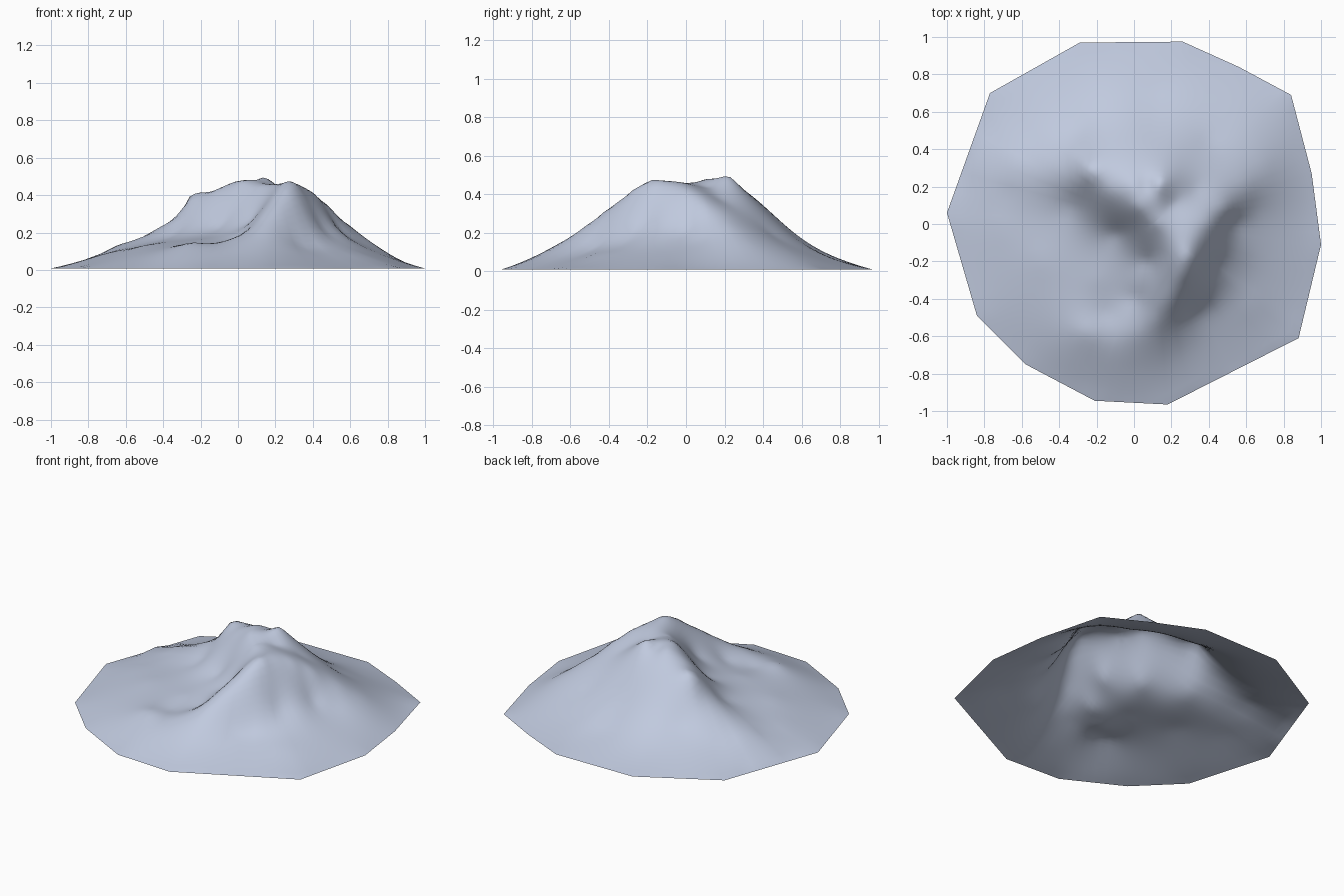
import bpy
import math
from mathutils import Vector

if "Cube" in bpy.data.objects:
    bpy.data.objects.remove(bpy.data.objects["Cube"])

# Footprint corners of the mountain, counter-clockwise
outline = [(1.0, -.11), (.95, .27), (.84, .69), (.56, .84), (.26, .975), (-.29, .97),
           (-.77, .70), (-1.0, .06), (-.84, -.49), (-.58, -.75), (-.21, -.945),
           (.18, -.965), (.88, -.61)]
BASE = 0.008

# Terrain lines that shape the surface
south_spur = [(.29, -.18, .47), (.27, -.27, .425), (.22, -.36, .355), (.18, -.43, .305),
              (.13, -.52, .235), (0, -.59, .17), (-.25, -.58, .145)]
summit_ridge = [(-.25, .29, .40), (-.14, .24, .42), (0, .205, .473), (.07, .21, .463), (.14, .22, .493)]
cliff_top = [(-.13, .17, .415), (.02, .09, .468), (.13, 0, .453)]
cliff_foot = [(-.34, .1, .195), (-.1, -.05, .235), (.07, -.2, .265)]
west_ridge = [(-.31, .29, .31), (-.4, .28, .24), (-.5, .28, .185), (-.65, .28, .13), (-.87, .34, .04)]
east_ridge = [(.35, -.08, .44), (.41, 0, .405), (.49, .08, .335), (.6, .2, .235), (.7, .3, .15)]
hollow = [(.2, .1, .44), (.33, .18, .375)]
bowl = [(-.2, -.3, .16), (0, -.4, .175), (-.15, -.48, .135)]
west_flank = [(-.5, -.2, .13), (-.5, -.5, .085), (-.72, 0, .085), (-.52, .12, .145), (-.68, .18, .098)]
north_flank = [(.1, .3, .425), (.1, .47, .265), (.1, .57, .178), (.1, .7, .095), (-.3, .5, .17),
               (-.3, .7, .08), (-.57, .45, .1), (.4, .45, .19), (.6, .52, .11), (.4, .68, .08)]
east_flank = [(.45, -.22, .23), (.57, -.17, .175), (.54, 0, .22), (.65, .08, .165), (.8, -.15, .07),
              (.46, -.35, .165), (.34, -.48, .135), (.62, -.45, .09), (.28, -.68, .085)]
south_flank = [(0, -.78, .08), (-.3, -.76, .063)]

# Rim samples: straight edges split evenly
SPLIT = 6
rim = []
for i, a in enumerate(outline):
    b = outline[(i + 1) % len(outline)]
    for k in range(SPLIT):
        rim.append(Vector(a).lerp(Vector(b), k / SPLIT))

points = [Vector(p) for line in (south_spur, summit_ridge, cliff_top, cliff_foot, west_ridge,
          east_ridge, hollow, bowl, west_flank, north_flank, east_flank, south_flank) for p in line]
points += [Vector((p.x, p.y, BASE)) for p in rim[::2]]


def kernel(x, y, p):
    # slightly rounded cone kernel keeps ridges crisp but smooth
    return math.sqrt((x - p.x) ** 2 + (y - p.y) ** 2 + 0.0007)


def solve(m, v):
    # plain Gaussian elimination
    n = len(v)
    rows = [r[:] + [v[i]] for i, r in enumerate(m)]
    for c in range(n):
        p = max(range(c, n), key=lambda r: abs(rows[r][c]))
        rows[c], rows[p] = rows[p], rows[c]
        top = rows[c]
        for r in range(c + 1, n):
            f = rows[r][c] / top[c]
            if f:
                row = rows[r]
                for k in range(c, n + 1):
                    row[k] -= f * top[k]
    out = [0.0] * n
    for r in range(n - 1, -1, -1):
        s = sum(rows[r][k] * out[k] for k in range(r + 1, n))
        out[r] = (rows[r][n] - s) / rows[r][r]
    return out


weights = solve([[kernel(a.x, a.y, b) for b in points] for a in points], [p.z for p in points])


def height(x, y):
    return max(BASE, sum(w * kernel(x, y, p) for w, p in zip(weights, points)))


# Open mountain shell: rings shrinking from the rim to a centre near the summits
RINGS = 34
centre = Vector((.1, 0))
verts, faces = [], []
n = len(rim)
for r in range(RINGS):
    for p in rim:
        q = p.lerp(centre, r / RINGS)
        verts.append((q.x, q.y, BASE if r == 0 else height(q.x, q.y)))
verts.append((centre.x, centre.y, height(centre.x, centre.y)))
for r in range(RINGS - 1):
    for i in range(n):
        j = (i + 1) % n
        faces.append((r * n + i, r * n + j, (r + 1) * n + j, (r + 1) * n + i))
last = (RINGS - 1) * n
faces += [(last + i, last + (i + 1) % n, len(verts) - 1) for i in range(n)]

mesh = bpy.data.meshes.new("mountain")
mesh.from_pydata(verts, [], faces)
mesh.polygons.foreach_set("use_smooth", [True] * len(mesh.polygons))
mountain = bpy.data.objects.new("mountain", mesh)
bpy.context.collection.objects.link(mountain)

# Single pale rock colour
rock = bpy.data.materials.new("pale_blue_grey_rock")
rock.diffuse_color = (.53, .59, .735, 1)
rock.use_nodes = True
rock.node_tree.nodes["Principled BSDF"].inputs["Base Color"].default_value = rock.diffuse_color
mesh.materials.append(rock)
